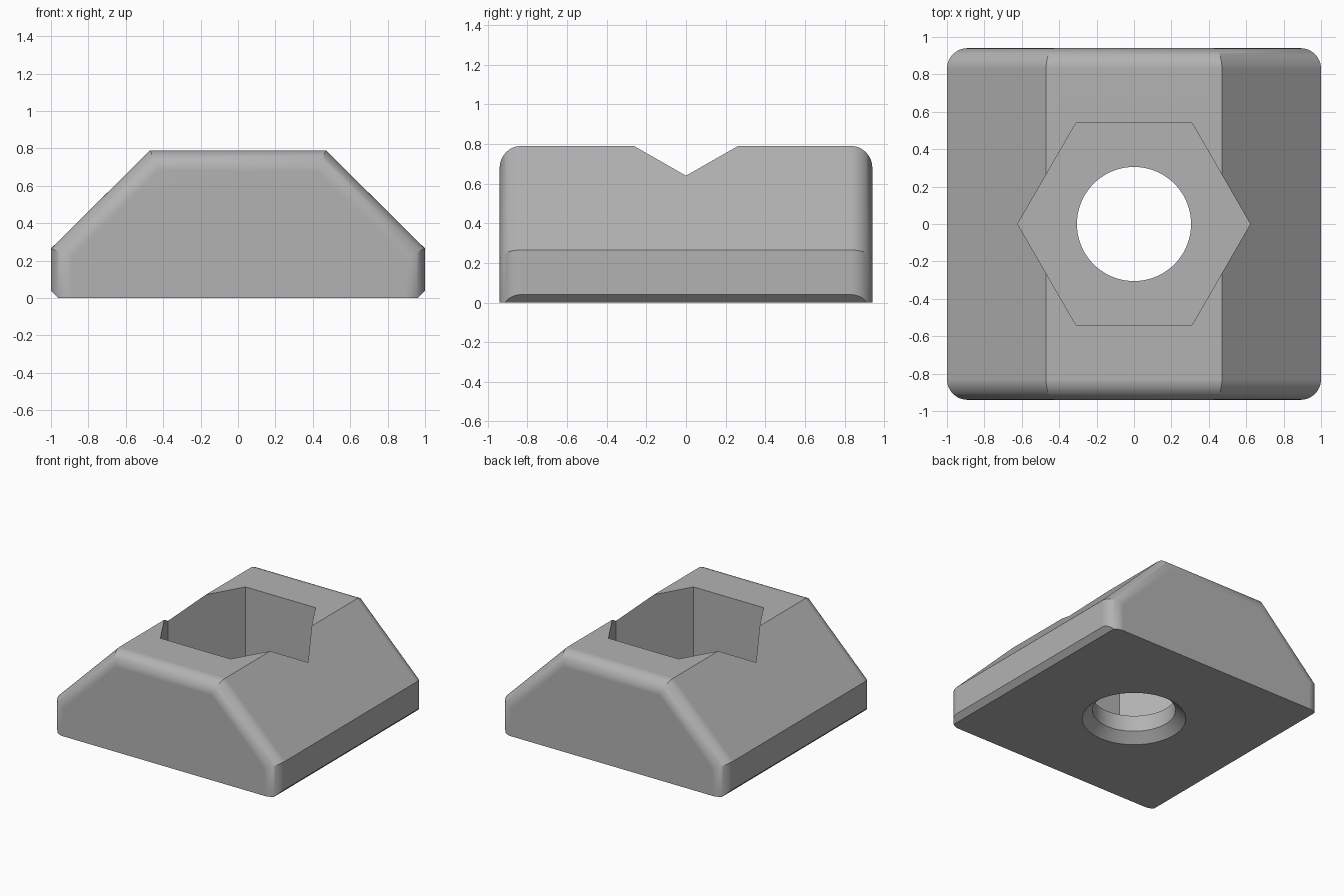
import bpy, bmesh, math
from mathutils import Vector

cube = bpy.data.objects.get("Cube")
if cube:
    bpy.data.objects.remove(cube, do_unlink=True)

HALF_Y, TOP, FILLET = 0.94, 0.79, 0.11

# Single plain grey material
grey = bpy.data.materials.new("plain grey")
grey.use_nodes = True
colour = (0.45, 0.45, 0.45, 1)
grey.diffuse_color = colour
grey.node_tree.nodes["Principled BSDF"].inputs["Base Color"].default_value = colour


def make_object(name, bm):
    bmesh.ops.recalc_face_normals(bm, faces=bm.faces)
    mesh = bpy.data.meshes.new(name)
    bm.to_mesh(mesh)
    bm.free()
    mesh.materials.append(grey)
    obj = bpy.data.objects.new(name, mesh)
    bpy.context.collection.objects.link(obj)
    return obj


def revolved_cutter(name, rings, sides):
    """Closed vertical solid from (radius, height) rings."""
    bm = bmesh.new()
    loops = [[bm.verts.new((r * math.cos(2 * math.pi * i / sides),
                            r * math.sin(2 * math.pi * i / sides), z))
              for i in range(sides)] for r, z in rings]
    for low, high in zip(loops, loops[1:]):
        for i in range(sides):
            j = (i + 1) % sides
            bm.faces.new((low[i], low[j], high[j], high[i]))
    bm.faces.new(loops[0][::-1])
    bm.faces.new(loops[-1])
    obj = make_object(name, bm)
    obj.hide_render = True
    return obj


# Body: sloped profile extruded front to back
profile = [(-1, 0), (1, 0), (1, 0.265), (0.47, TOP), (-0.47, TOP), (-1, 0.265)]
bm = bmesh.new()
face = bm.faces.new([bm.verts.new((x, -HALF_Y, z)) for x, z in profile])
extruded = bmesh.ops.extrude_face_region(bm, geom=[face])["geom"]
bmesh.ops.translate(bm, vec=(0, 2 * HALF_Y, 0),
                    verts=[v for v in extruded if isinstance(v, bmesh.types.BMVert)])
bmesh.ops.recalc_face_normals(bm, faces=bm.faces)

# Rounded front and back outlines, leaving the bottom edges sharp
rims = [e for e in bm.edges
        if abs(e.verts[0].co.y - e.verts[1].co.y) < 0.01
        and max(v.co.z for v in e.verts) > 0.01]
bmesh.ops.bevel(bm, geom=rims, offset=FILLET, offset_type='OFFSET', segments=12,
                profile=0.5, affect='EDGES', clamp_overlap=False)

# Small chamfer under each side
for side in (-1, 1):
    cut = bmesh.ops.bisect_plane(bm, geom=bm.verts[:] + bm.edges[:] + bm.faces[:],
                                 plane_co=(side, 0, 0.04),
                                 plane_no=Vector((side, 0, -1)).normalized(),
                                 clear_outer=True)
    rim = [e for e in cut["geom_cut"] if isinstance(e, bmesh.types.BMEdge)]
    bmesh.ops.holes_fill(bm, edges=rim, sides=0)
body = make_object("nut_body", bm)

# Hexagonal pocket, and a through hole with a countersink underneath
cutters = [
    revolved_cutter("hex_pocket_cutter", [(0.622, 0.2), (0.622, 1.2)], 6),
    revolved_cutter("hole_cutter",
                    [(0.45, -0.07), (0.38, 0), (0.305, 0.07), (0.305, 0.5)], 96),
]
bpy.context.view_layer.objects.active = body
for cutter in cutters:
    mod = body.modifiers.new(cutter.name, 'BOOLEAN')
    mod.operation = 'DIFFERENCE'
    mod.solver = 'EXACT'
    mod.object = cutter
    bpy.ops.object.modifier_apply(modifier=mod.name)
    bpy.data.objects.remove(cutter, do_unlink=True)

# Smooth fillets and hole walls, crisp corners
bpy.ops.object.select_all(action='DESELECT')
body.select_set(True)
bpy.ops.object.shade_smooth_by_angle(angle=math.radians(25))
weighted = body.modifiers.new("weighted_normals", 'WEIGHTED_NORMAL')
weighted.keep_sharp = True
